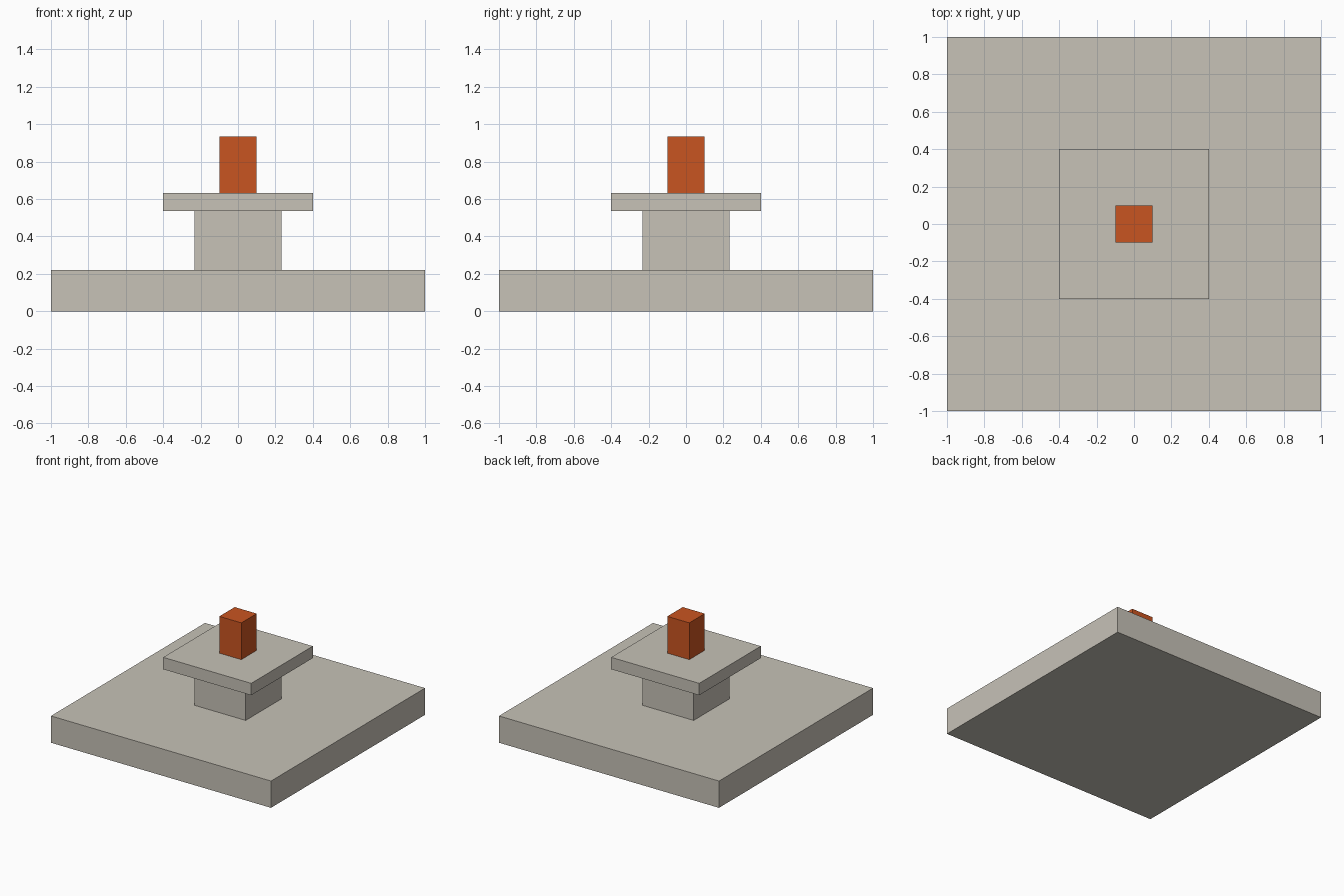
import bpy

if "Cube" in bpy.data.objects:
    bpy.data.objects.remove(bpy.data.objects["Cube"])


def material(name, rgb):
    m = bpy.data.materials.new(name)
    m.diffuse_color = (*rgb, 1.0)
    m.use_nodes = True
    m.node_tree.nodes["Principled BSDF"].inputs["Base Color"].default_value = m.diffuse_color
    return m


stone = material("warm_grey_stone", (0.57, 0.54, 0.475))
orange = material("burnt_orange", (0.584, 0.089, 0.015))


def block(name, half, z0, z1, mat):
    """Square block centred on the z axis, from z0 to z1."""
    bpy.ops.mesh.primitive_cube_add(size=1, location=(0, 0, (z0 + z1) / 2))
    ob = bpy.context.object
    ob.name = name
    ob.scale = (2 * half, 2 * half, z1 - z0)
    bpy.ops.object.transform_apply(location=False, rotation=False, scale=True)
    ob.data.materials.append(mat)
    return ob


# Stacked square parts, bottom to top
block("base_slab", 1.0, 0.0, 0.22, stone)
block("column", 0.233, 0.22, 0.535, stone)
block("top_plate", 0.4, 0.535, 0.633, stone)
block("orange_post", 0.1, 0.633, 0.935, orange)
